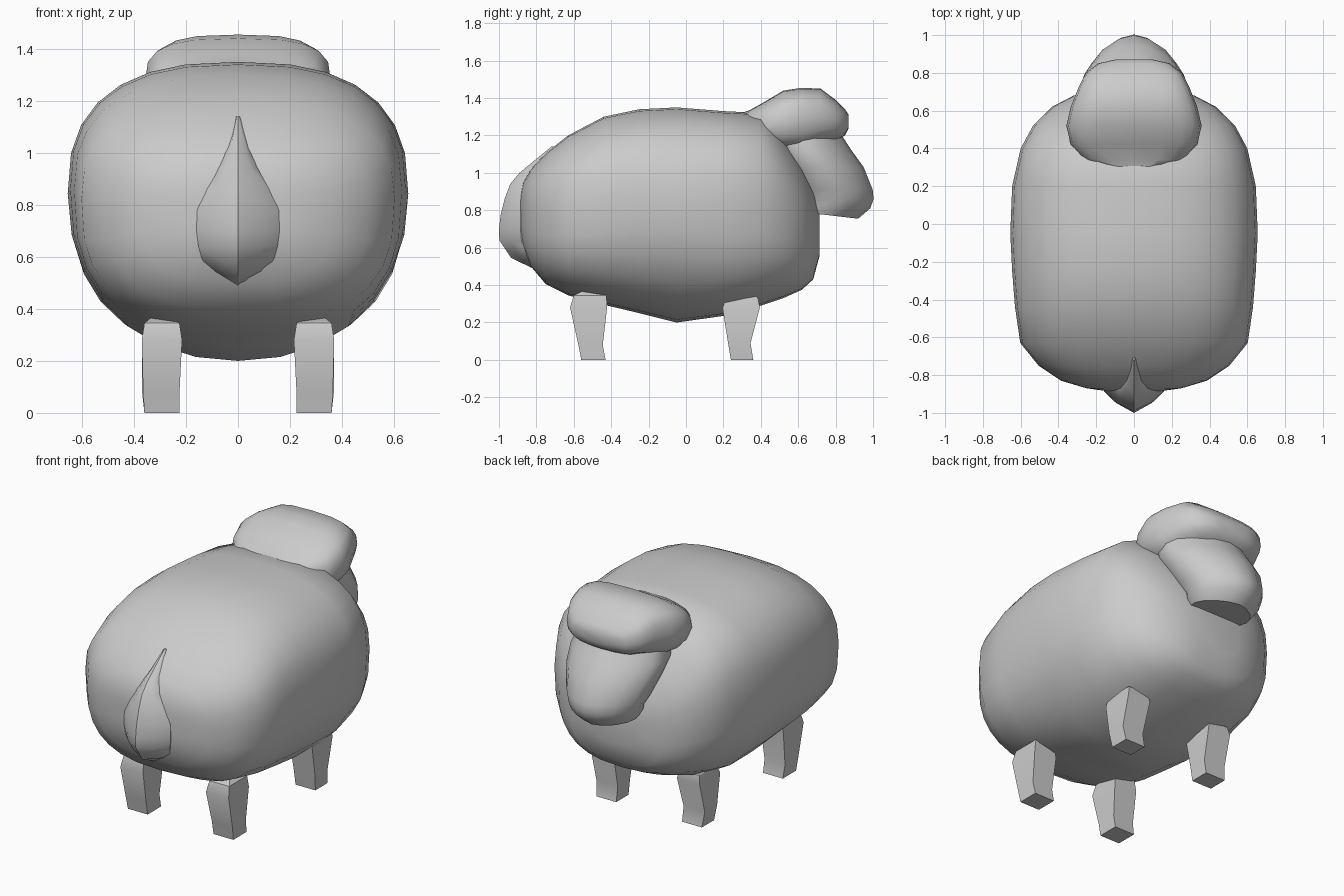
import bpy, bmesh, math

cube = bpy.data.objects.get("Cube")
if cube:
    bpy.data.objects.remove(cube, do_unlink=True)

GREY = (0.6, 0.6, 0.6, 1.0)
wool = bpy.data.materials.new("plain grey")
wool.use_nodes = True
wool.diffuse_color = GREY
wool.node_tree.nodes["Principled BSDF"].inputs["Base Color"].default_value = GREY


def loft(name, rings, angle):
    """Skin a list of equal-length rings, cap both ends."""
    bm = bmesh.new()
    rows = [[bm.verts.new(p) for p in ring] for ring in rings]
    n = len(rows[0])
    for a, b in zip(rows, rows[1:]):
        for i in range(n):
            j = (i + 1) % n
            bm.faces.new((a[i], a[j], b[j], b[i]))
    bm.faces.new(rows[0])
    bm.faces.new(rows[-1])
    bmesh.ops.recalc_face_normals(bm, faces=bm.faces)
    mesh = bpy.data.meshes.new(name)
    bm.to_mesh(mesh)
    bm.free()
    mesh.materials.append(wool)
    mesh.shade_smooth()
    mesh.set_sharp_from_angle(angle=math.radians(angle))
    obj = bpy.data.objects.new(name, mesh)
    bpy.context.collection.objects.link(obj)


def power(v, n):
    return math.copysign(abs(v) ** (2 / n), v)


def oval(width, low, high, middle, n_low, n_high, count):
    """Rounded outline as (across, along) pairs, with its own bluntness above and below."""
    centre = low + (high - low) * middle
    pts = []
    for i in range(count):
        a = math.tau * i / count
        s, n = math.sin(a), (n_high if math.sin(a) > 0 else n_low)
        reach = high - centre if s > 0 else centre - low
        pts.append((width * power(math.cos(a), n), centre + reach * power(s, n)))
    return pts


def belly(y):
    """Underside is pointed midway and blunter towards both ends."""
    return 2.15 + .6 * min(1, abs(y + .05) / .45)


# Body: upright sections from rump to chest (y, half width, bottom, top)
body = [(-.885, .14, .66, .88), (-.87, .25, .6, .95), (-.83, .385, .5, 1.02),
        (-.75, .505, .405, 1.105), (-.63, .602, .345, 1.2), (-.44, .63, .295, 1.3),
        (-.25, .645, .25, 1.34), (-.05, .655, .2, 1.35), (.2, .645, .235, 1.33),
        (.4, .6, .29, 1.32), (.52, .535, .33, 1.2), (.62, .435, .375, 1.05),
        (.68, .32, .43, .93), (.715, .18, .56, .8)]
loft("body", [[(x, y, z) for x, z in oval(w, lo, hi, .56, belly(y), 2.55, 28)]
              for y, w, lo, hi in body], 60)

# Wool cap on the head: upright sections from neck to brow
cap = [(.3, .16, 1.18, 1.322), (.34, .27, 1.15, 1.335), (.42, .335, 1.12, 1.38),
       (.52, .358, 1.1, 1.44), (.62, .335, 1.1, 1.455), (.72, .295, 1.14, 1.45),
       (.8, .255, 1.17, 1.39), (.85, .19, 1.2, 1.34), (.87, .1, 1.24, 1.31)]
loft("wool_cap", [[(x, y, z) for x, z in oval(w, lo, hi, .5, 2.6, 3.1, 20)]
                  for y, w, lo, hi in cap], 50)

# Face: level sections from muzzle to brow (z, half width, back, front, forward dip)
face = [(.79, .185, .62, .92, .035), (.83, .215, .62, .985, .02), (.86, .225, .62, 1.003, 0),
        (.91, .25, .59, .998, 0), (1.03, .29, .52, .95, 0), (1.12, .305, .46, .885, 0),
        (1.22, .28, .42, .82, 0)]
loft("face", [[(x, y, z - dip * (y - back) / (front - back))
               for x, y in oval(w, back, front, .45, 2.6, 1.7, 16)]
              for z, w, back, front, dip in face], 35)

# Tail: bulging wedge sections with a centre ridge (z, half width, side y, ridge y)
tail = [(1.14, .008, -.7, -.72), (1.0, .055, -.83, -.89), (.94, .085, -.86, -.94),
        (.86, .123, -.88, -.97), (.78, .157, -.885, -.99), (.7, .16, -.885, -1.0),
        (.64, .152, -.88, -.998), (.59, .138, -.865, -.965), (.545, .1, -.83, -.935),
        (.485, .015, -.77, -.81)]
loft("tail", [[(-w, side, z), (-w * .6, side * .55 + ridge * .45 - .01, z), (0, ridge, z),
               (w * .6, side * .55 + ridge * .45 - .01, z), (w, side, z),
               (w * .8, -.64, z), (-w * .8, -.64, z)]
              for z, w, side, ridge in tail], 38)

# Legs: square sections (z, inner x, outer x, back y, front y)
hind = [(0, .225, .36, -.56, -.43), (.08, .225, .365, -.575, -.445),
        (.28, .215, .37, -.62, -.422), (.345, .225, .36, -.6, -.425), (.37, .26, .33, -.55, -.47)]
fore = [(0, .225, .36, .24, .36), (.09, .225, .37, .225, .345),
        (.28, .215, .37, .195, .395), (.33, .225, .36, .215, .385), (.36, .26, .33, .25, .35)]
for kind, rows in (("hind", hind), ("fore", fore)):
    for side, s in (("left", 1), ("right", -1)):
        loft(f"{side}_{kind}_leg",
             [[(s * a, y0, z), (s * b, y0, z), (s * b, y1, z), (s * a, y1, z)]
              for z, a, b, y0, y1 in rows], 30)
